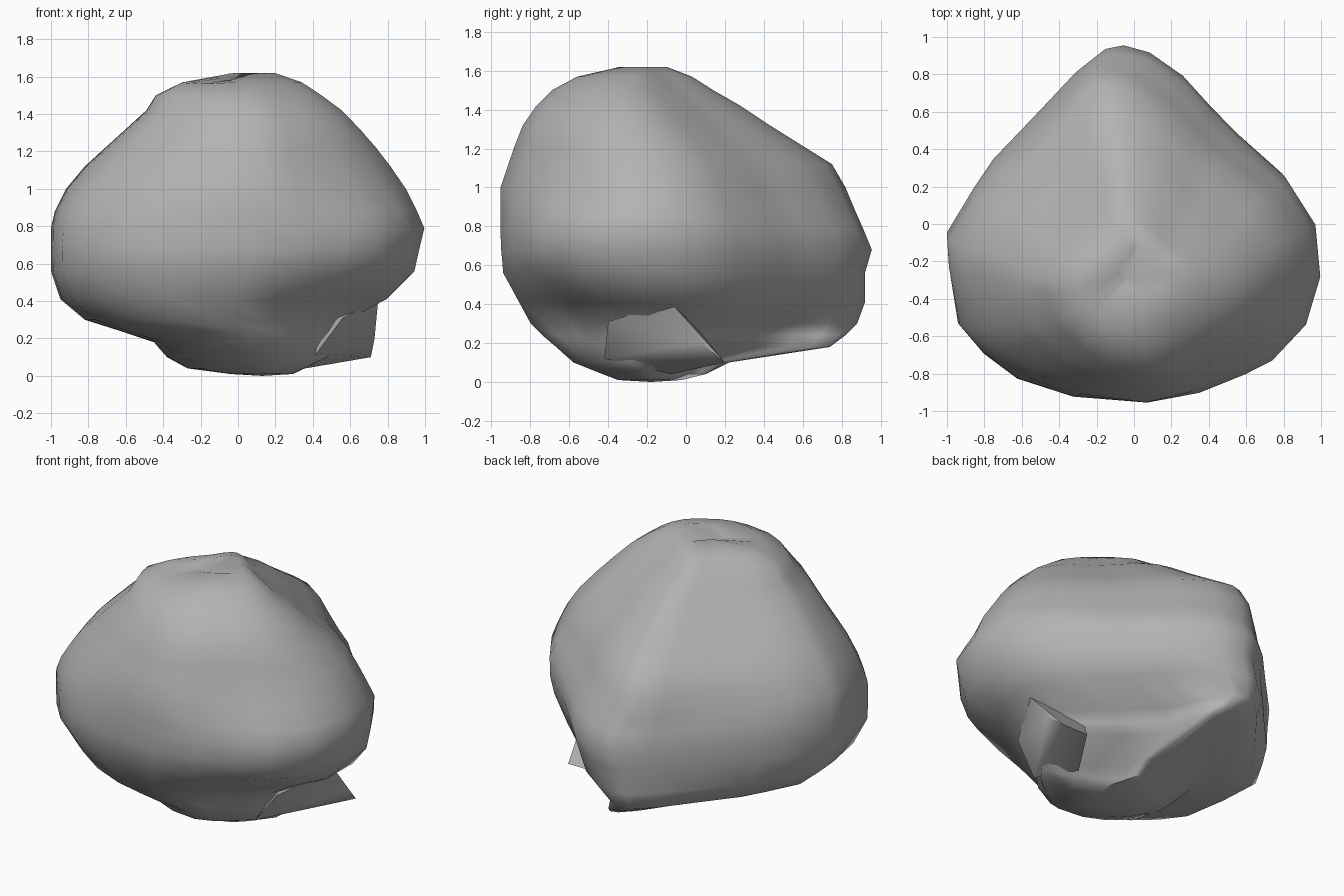
import bpy, bmesh, math
from mathutils import Vector

if "Cube" in bpy.data.objects:
    bpy.data.objects.remove(bpy.data.objects["Cube"])

grey = bpy.data.materials.new("warm grey")
grey.diffuse_color = (0.45, 0.45, 0.45, 1)
grey.use_nodes = True
grey.node_tree.nodes["Principled BSDF"].inputs["Base Color"].default_value = grey.diffuse_color

# Plan outline of the body: rounded triangle with its tip at the back
PLAN = [(-.04, 1), (.1, .96), (.28, .83), (.42, .67), (.57, .51), (.82, .28), (.97, .02),
        (1, -.28), (.93, -.56), (.75, -.77), (.6, -.85), (.35, -.95), (.07, -1),
        (-.32, -.97), (-.62, -.87), (-.8, -.73), (-.94, -.56), (-.99, -.23),
        (-1, -.05), (-.86, .19), (-.75, .36), (-.5, .63), (-.3, .85), (-.14, .98)]

# Height, left, right, front and back limits of each slice
SLICES = [(.01, -.04, .3, -.35, -.02), (.04, -.27, .37, -.43, .1), (.1, -.38, .5, -.58, .22),
          (.18, -.45, .55, -.67, .74), (.24, -.63, .59, -.74, .82), (.3, -.82, .62, -.8, .88),
          (.41, -.95, .82, -.86, .92), (.56, -1, .95, -.94, .92), (.68, -1, .97, -.95, .955),
          (.79, -1, 1, -.955, .91), (.88, -.98, .97, -.955, .87), (1, -.92, .92, -.955, .82),
          (1.12, -.82, .84, -.915, .75), (1.22, -.71, .76, -.88, .59), (1.32, -.6, .67, -.84, .43),
          (1.42, -.49, .57, -.77, .28), (1.5, -.44, .46, -.69, .14), (1.57, -.3, .35, -.56, .03),
          (1.62, -.08, .2, -.36, -.1)]

# How far each corner (right?, back?) draws in towards the crown and the underside
DRAW_IN = {(True, True): (.06, 0), (True, False): (.11, .13),
           (False, False): (.08, .02), (False, True): (.03, 0)}


def finish(bm, name, angle):
    bmesh.ops.recalc_face_normals(bm, faces=bm.faces)
    mesh = bpy.data.meshes.new(name)
    bm.to_mesh(mesh)
    bm.free()
    mesh.materials.append(grey)
    ob = bpy.data.objects.new(name, mesh)
    bpy.context.collection.objects.link(ob)
    bpy.ops.object.select_all(action='DESELECT')
    ob.select_set(True)
    bpy.context.view_layer.objects.active = ob
    bpy.ops.object.shade_smooth_by_angle(angle=math.radians(angle))
    return ob


def clamp(v):
    return max(0, min(1, v))


# Body: lofted slices, rounder towards the underside
bm = bmesh.new()
rings = []
for z, left, right, front, back in SLICES:
    ring = []
    for px, py in PLAN:
        p = Vector((px, py))
        p = p.lerp(p.normalized(), clamp((.2 - z) / .15))
        rise = clamp((z - .75) / .3)
        upper, lower = DRAW_IN[(px > 0, py > 0)]
        k = upper * rise + lower * clamp((.6 - z) / .2)
        p *= 1 - k * 4 * (p.x * p.y) ** 2 / p.length_squared ** 2
        if py > 0:
            # back ridge leans left higher up
            p.x -= .13 * rise * py * py * (1 - .6 * abs(px))
            # sloping undercut at the back right
            if px > 0:
                p.x *= 1 - .9 * clamp((.41 - z) / .25) * clamp(py * 2)
        x = (left + right) / 2 + p.x * (right - left) / 2
        y = (front + back) / 2 + p.y * (back - front) / 2
        # hollow in front of the crown
        dent = .06 * math.exp(-((x + .1) ** 2 + (y + .36) ** 2) / .012) if z > 1.4 else 0
        ring.append(bm.verts.new((x, y, z - dent)))
    rings.append(ring)
n = len(PLAN)
for a, b in zip(rings, rings[1:]):
    for i in range(n):
        j = (i + 1) % n
        bm.faces.new((a[i], a[j], b[j], b[i]))

# Pinched crown and closed underside
for ring, centre in ((rings[-1], (-.04, -.29, 1.57)), (rings[0], (.13, -.18, 0))):
    c = bm.verts.new(centre)
    for i in range(n):
        bm.faces.new((ring[i], ring[(i + 1) % n], c))
finish(bm, "body", 60)

# Flap flaring out from the lower right side down to the underside
bm = bmesh.new()
for co in ((.75, -.08, .41), (.73, .08, .2), (.71, .2, .1), (.53, .2, .1),
           (.36, -.08, .04), (.42, -.42, .12), (.56, -.4, .31), (.4, 0, .35)):
    bm.verts.new(co)
bmesh.ops.convex_hull(bm, input=bm.verts)
finish(bm, "lower_flap", 50)
